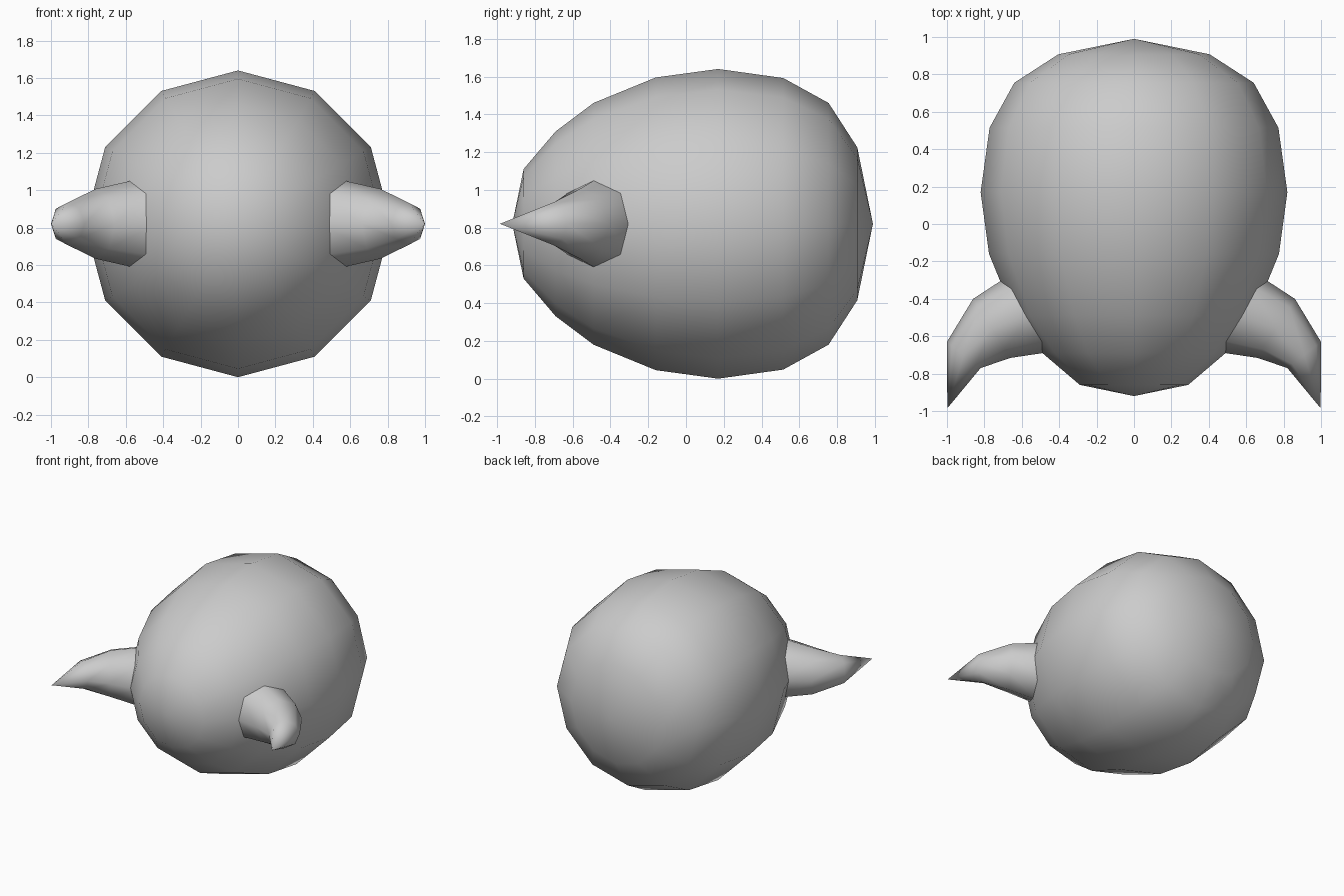
import bpy, bmesh
from math import sin, cos, pi
from mathutils import Vector

if "Cube" in bpy.data.objects:
    bpy.data.objects.remove(bpy.data.objects["Cube"])

Z0 = 0.82  # height of the centre line


def loft(name, rings, sides, start=None, end=None):
    """Skin rings of (centre, side axis, radius); optional pole points close the ends."""
    bm = bmesh.new()
    loops = []
    for c, side, r in rings:
        c, side = Vector(c), Vector(side).normalized()
        loops.append([bm.verts.new(c + r * (side * cos(2 * pi * i / sides)
                                            + Vector((0, 0, 1)) * sin(2 * pi * i / sides)))
                      for i in range(sides)])
    for a, b in zip(loops, loops[1:]):
        for i in range(sides):
            j = (i + 1) % sides
            bm.faces.new((a[i], a[j], b[j], b[i]))
    for pole, loop in ((start, loops[0]), (end, loops[-1])):
        if pole:
            p = bm.verts.new(pole)
            for i in range(sides):
                bm.faces.new((p, loop[i], loop[(i + 1) % sides]))
    bmesh.ops.recalc_face_normals(bm, faces=bm.faces)
    me = bpy.data.meshes.new(name)
    bm.to_mesh(me)
    bm.free()
    for p in me.polygons:
        p.use_smooth = True
    ob = bpy.data.objects.new(name, me)
    bpy.context.collection.objects.link(ob)
    return ob


# Egg-shaped body, twelve sides around the y axis
profile = [(-0.86, 0.29), (-0.69, 0.49), (-0.49, 0.64), (-0.16, 0.775), (0.17, 0.82),
           (0.515, 0.772), (0.755, 0.64), (0.907, 0.405)]
loft("body", [((0, y, Z0), (1, 0, 0), r) for y, r in profile], 12,
     (0, -0.92, Z0), (0, 0.99, Z0))

# Curved horns, eight sides, base sunk slightly into the body
for name, s in (("right_horn", 1), ("left_horn", -1)):
    rings = [((s * 0.55, -0.478, Z0), (s * 0.22, 0.385, 0), 0.235),
             ((s * 0.76, -0.558, Z0), (s * 0.10, 0.157, 0), 0.187),
             ((s * 0.91, -0.70, Z0), (s * 0.09, 0.07, 0), 0.114)]
    loft(name, rings, 8, end=(s * 0.998, -0.985, Z0))
